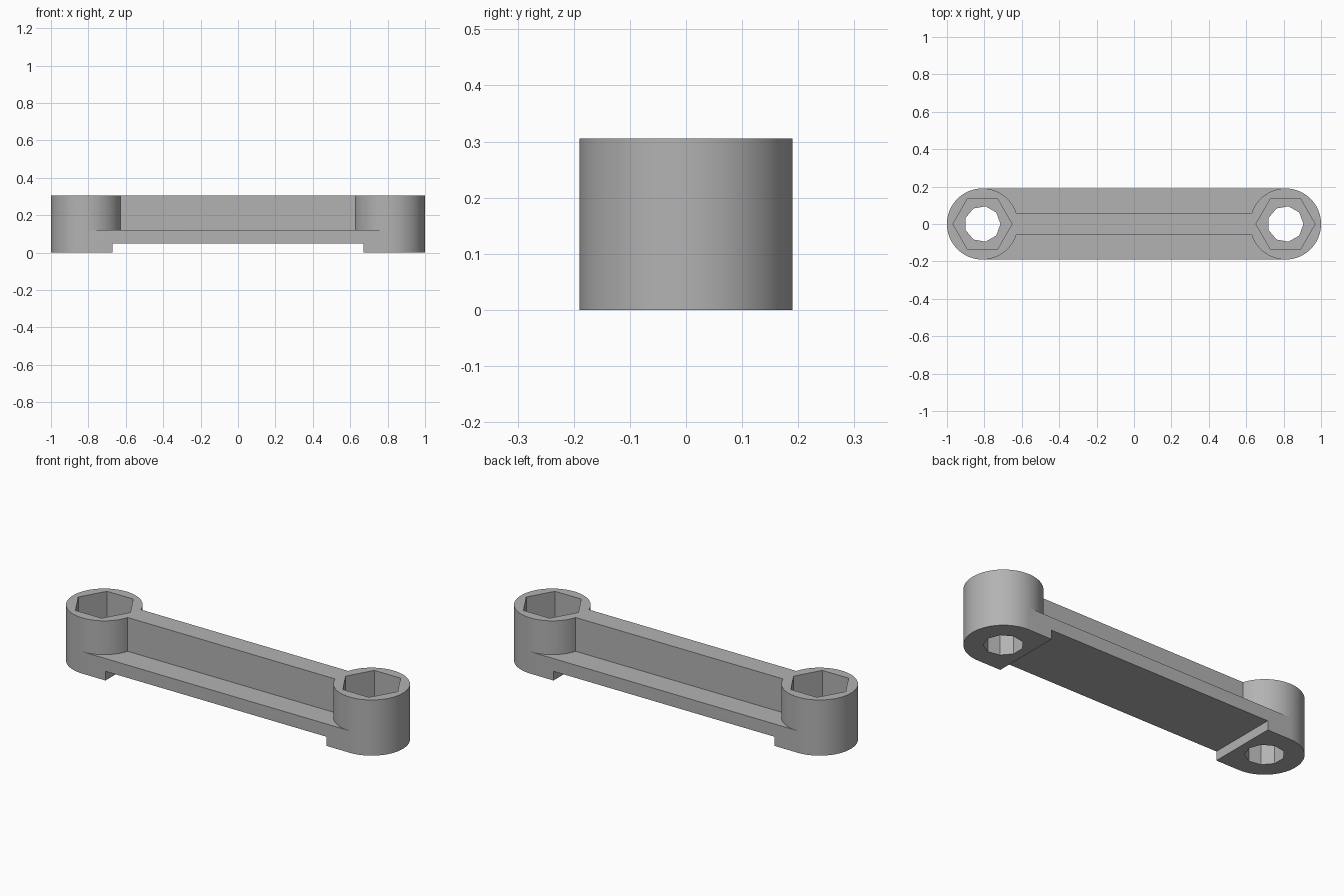
import bpy
import bmesh
from math import cos, sin, pi

if "Cube" in bpy.data.objects:
    bpy.data.objects.remove(bpy.data.objects["Cube"], do_unlink=True)

HEIGHT, PLATE_TOP, FOOT = 0.305, 0.12, 0.05
RADIUS, CENTRE = 0.19, 0.81
STEPS = 48  # segments per half circle

grey = bpy.data.materials.new("plain grey")
grey.use_nodes = True
colour = (0.45, 0.45, 0.45, 1)
grey.diffuse_color = colour
grey.node_tree.nodes["Principled BSDF"].inputs["Base Color"].default_value = colour


def prism(name, outline, bottom, top):
    """Extrude a flat outline between two heights."""
    bm = bmesh.new()
    face = bm.faces.new([bm.verts.new((x, y, bottom)) for x, y in outline])
    new = bmesh.ops.extrude_face_region(bm, geom=[face])["geom"]
    for v in new:
        if isinstance(v, bmesh.types.BMVert):
            v.co.z = top
    bmesh.ops.recalc_face_normals(bm, faces=bm.faces)
    mesh = bpy.data.meshes.new(name)
    bm.to_mesh(mesh)
    bm.free()
    mesh.materials.append(grey)
    obj = bpy.data.objects.new(name, mesh)
    bpy.context.collection.objects.link(obj)
    return obj


def ngon(x, radius, sides):
    return [(x + radius * cos(2 * pi * i / sides), radius * sin(2 * pi * i / sides))
            for i in range(sides)]


def rectangle(hx, hy):
    return [(-hx, -hy), (hx, -hy), (hx, hy), (-hx, hy)]


def combine(target, tool, operation):
    """Apply a boolean and discard the helper."""
    mod = target.modifiers.new("combine", "BOOLEAN")
    mod.operation, mod.object, mod.solver = operation, tool, "EXACT"
    bpy.context.view_layer.objects.active = target
    bpy.ops.object.modifier_apply(modifier=mod.name)
    bpy.data.objects.remove(tool, do_unlink=True)


# Base plate with rounded ends
outline = []
for side in (1, -1):
    for i in range(STEPS + 1):
        a = -pi / 2 + pi * i / STEPS
        outline.append((side * (CENTRE + RADIUS * cos(a)), side * RADIUS * sin(a)))
link = prism("connecting_link", outline, 0, PLATE_TOP)

# Relief under the middle, leaving a foot at each end
combine(link, prism("relief_cutter", rectangle(0.67, 0.5), -0.1, FOOT), "DIFFERENCE")

# Central rib and end bosses
combine(link, prism("rib", rectangle(CENTRE, 0.057), 0.1, HEIGHT), "UNION")
for x in (-CENTRE, CENTRE):
    combine(link, prism("boss", ngon(x, RADIUS, 2 * STEPS), PLATE_TOP, HEIGHT), "UNION")

# Hexagonal nut pockets and bolt holes
for x in (-CENTRE, CENTRE):
    combine(link, prism("pocket_cutter", ngon(x, 0.158, 6), PLATE_TOP, 0.5), "DIFFERENCE")
    combine(link, prism("hole_cutter", ngon(x, 0.096, 9), -0.1, 0.4), "DIFFERENCE")

# Smooth the round walls, keep edges crisp
bpy.ops.object.select_all(action="DESELECT")
link.select_set(True)
bpy.context.view_layer.objects.active = link
bpy.ops.object.shade_smooth_by_angle(angle=pi / 9)
